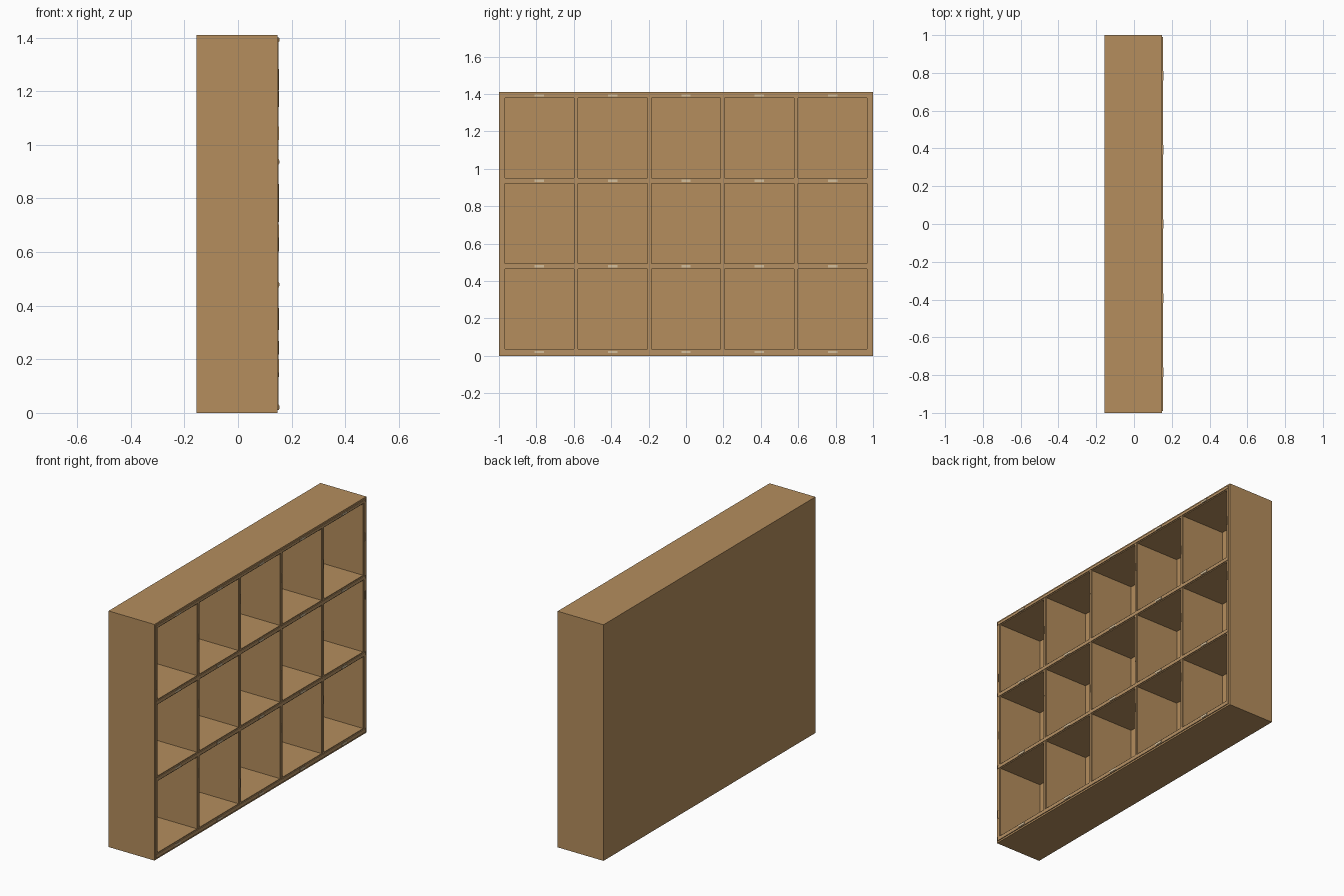
import bpy, bmesh, random
from mathutils import Vector

if "Cube" in bpy.data.objects:
    bpy.data.objects.remove(bpy.data.objects["Cube"])

random.seed(4)


def material(name, rgb):
    m = bpy.data.materials.new(name)
    m.diffuse_color = (*rgb, 1)
    m.use_nodes = True
    m.node_tree.nodes["Principled BSDF"].inputs["Base Color"].default_value = m.diffuse_color
    return m


WOOD = material("wood", (0.46, 0.27, 0.11))
TRIM = material("trim_wood", (0.46, 0.28, 0.125))
PLATE = material("pale_plate", (0.66, 0.52, 0.33))


def boxes(name, items, mat):
    """One object made of boxes given as (x0, x1, y0, y1, z0, z1)."""
    bm = bmesh.new()
    for x0, x1, y0, y1, z0, z1 in items:
        for v in bmesh.ops.create_cube(bm, size=1)["verts"]:
            v.co = Vector(((x0 + x1) / 2 + v.co.x * (x1 - x0),
                           (y0 + y1) / 2 + v.co.y * (y1 - y0),
                           (z0 + z1) / 2 + v.co.z * (z1 - z0)))
    me = bpy.data.meshes.new(name)
    bm.to_mesh(me)
    bm.free()
    me.materials.append(mat)
    ob = bpy.data.objects.new(name, me)
    bpy.context.collection.objects.link(ob)
    return ob


# Main dimensions
BACK, INNER, FRONT, TOP = -0.155, -0.135, 0.148, 1.41
COLS, ROWS, PITCH_Y, PITCH_Z = 5, 3, 0.392, 0.4575
HALF_Y, HALF_Z, Z0 = 0.185, 0.2135, 0.25
cols = [(i - 2) * PITCH_Y for i in range(COLS)]
rows = [Z0 + j * PITCH_Z for j in range(ROWS)]

# Solid bands between the openings
y_edges = [-1] + [c + s * HALF_Y for c in cols for s in (-1, 1)] + [1]
z_edges = [0] + [r + s * HALF_Z for r in rows for s in (-1, 1)] + [TOP]
y_bands = list(zip(y_edges[::2], y_edges[1::2]))
z_bands = list(zip(z_edges[::2], z_edges[1::2]))

# Carcass: back, uprights, and shelf pieces fitted between the uprights
boxes("back_panel", [(BACK, INNER, -1, 1, 0, TOP)], WOOD)
boxes("uprights", [(INNER, FRONT, a, b, 0, TOP) for a, b in y_bands], WOOD)
boxes("shelves", [(INNER, FRONT, c - HALF_Y, c + HALF_Y, a, b)
                  for a, b in z_bands for c in cols], WOOD)

# Face frame, slightly narrower than the boards behind it
G = 0.005


def inset(band, low, high):
    a, b = band
    return (a + (0.01 if a == low else G), b - (0.01 if b == high else G))


stiles = [inset(b, -1, 1) for b in y_bands]
rails = [inset(b, 0, TOP) for b in z_bands]
boxes("face_stiles", [(FRONT - 0.002, 0.1515, a, b, 0.012, TOP - 0.012)
                      for a, b in stiles], TRIM)
boxes("face_rails", [(FRONT - 0.002, 0.153, -0.99, 0.99, a, b)
                     for a, b in rails], TRIM)

# Small pale plates on every rail, centred on each column
boxes("rail_plates", [(0.15, 0.155, c - 0.025, c + 0.025,
                       (a + b) / 2 - 0.006, (a + b) / 2 + 0.006)
                      for a, b in rails for c in cols], PLATE)

# Thin wear slivers scattered along the stiles
slivers = []
for a, b in stiles:
    for r in rows:
        z = r + random.uniform(-0.14, 0.14)
        y = (a + b) / 2 + random.uniform(-0.004, 0.004)
        slivers.append((0.15, 0.1535, y - 0.0025, y + 0.0025, z - 0.025, z + 0.025))
boxes("stile_slivers", slivers, TRIM)
